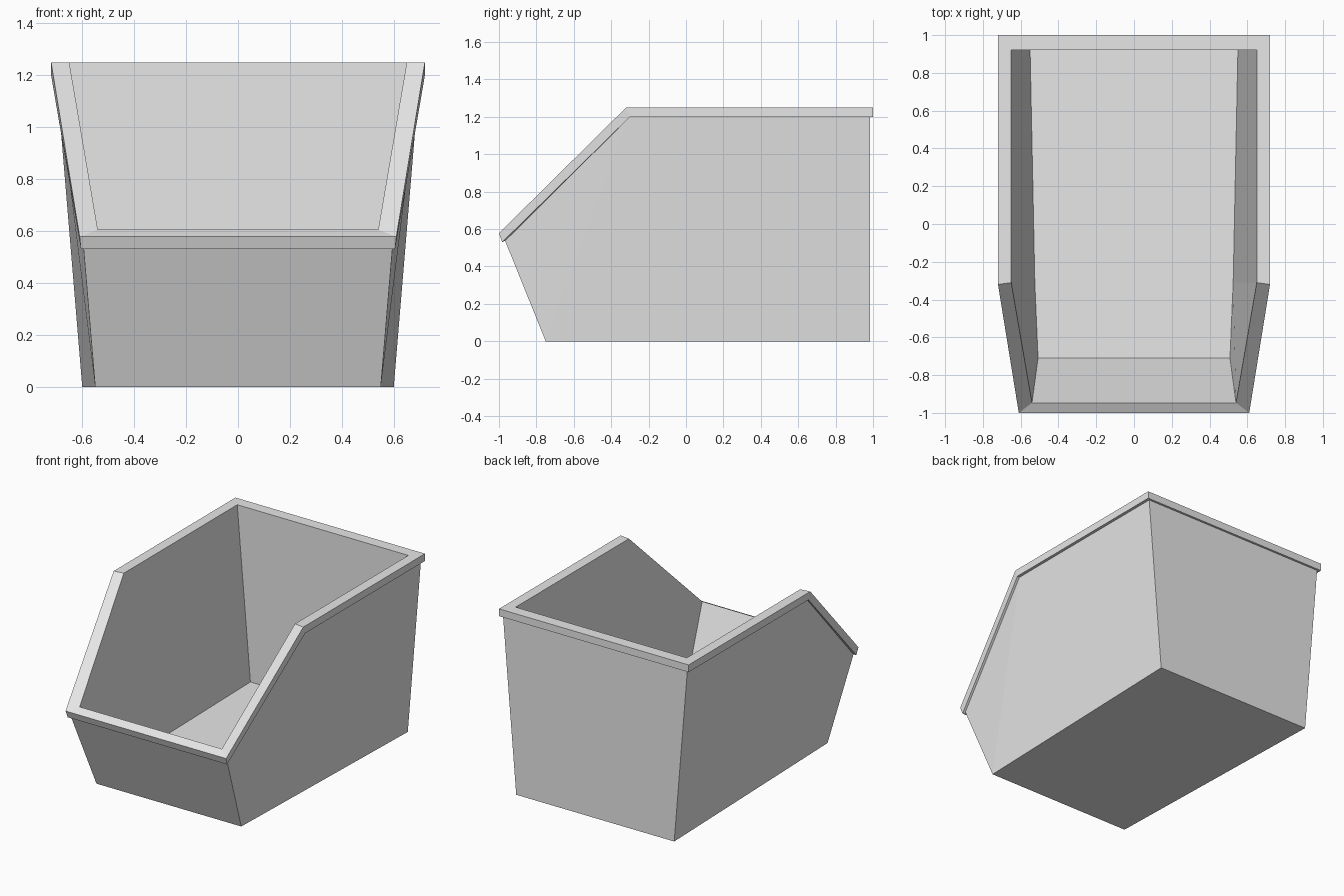
import bpy
import bmesh

cube = bpy.data.objects.get("Cube")
if cube:
    bpy.data.objects.remove(cube, do_unlink=True)

grey = bpy.data.materials.new("light_grey_plastic")
grey.use_nodes = True
colour = (0.8, 0.8, 0.8, 1)
grey.diffuse_color = colour
grey.node_tree.nodes["Principled BSDF"].inputs["Base Color"].default_value = colour


def add_ring(bm, front, bend, back):
    """Closed loop mirrored across x, from three (half width, y, z) corners."""
    left = [front, bend, back]
    right = [(-x, y, z) for x, y, z in reversed(left)]
    return [bm.verts.new(p) for p in left + right]


def loft(name, sections):
    """Skin consecutive rings and cap the first and last one."""
    bm = bmesh.new()
    rings = [add_ring(bm, *s) for s in sections]
    for a, b in zip(rings, rings[1:]):
        for i in range(len(a)):
            j = (i + 1) % len(a)
            bm.faces.new((a[i], a[j], b[j], b[i]))
    bm.faces.new(rings[0])
    bm.faces.new(rings[-1])
    # Coincident corners collapse where a section has no bend
    bmesh.ops.remove_doubles(bm, verts=bm.verts, dist=0.0001)
    bmesh.ops.recalc_face_normals(bm, faces=bm.faces)
    mesh = bpy.data.meshes.new(name)
    bm.to_mesh(mesh)
    bm.free()
    mesh.materials.append(grey)
    obj = bpy.data.objects.new(name, mesh)
    bpy.context.collection.objects.link(obj)
    return obj


# Each section: front corner, bend in the sloping side, back corner
base = ((0.55, -0.75, 0), (0.55, -0.75, 0), (0.60, 0.985, 0))
wall_top = ((0.595, -0.967, 0.537), (0.70, -0.305, 1.2), (0.70, 0.985, 1.2))
lip_bottom = ((0.605, -0.983, 0.53), (0.72, -0.30, 1.2), (0.72, 1, 1.2))
lip_top = ((0.61, -1, 0.578), (0.72, -0.32, 1.25), (0.72, 1, 1.25))
opening = ((0.54, -0.947, 0.605), (0.65, -0.31, 1.25), (0.65, 0.92, 1.25))
floor = ((0.508, -0.71, 0.06), (0.525, -0.31, 0.06), (0.55, 0.92, 0.06))

# Hollow bin: outer walls, rolled lip, inner walls and floor in one skin
loft("storage_bin", [base, wall_top, lip_bottom, lip_top, opening, floor])
